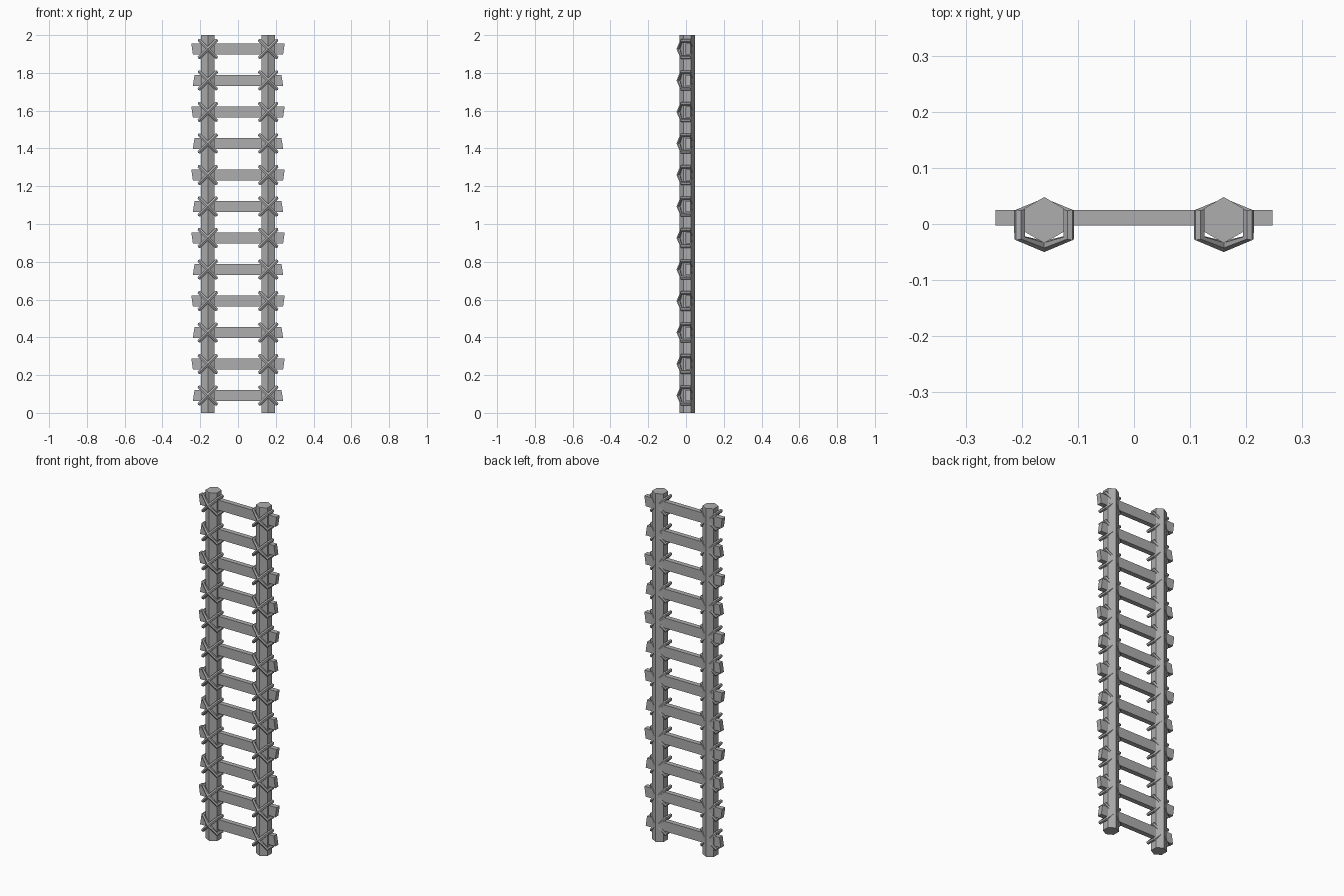
import bpy, bmesh, math
from mathutils import Vector

cube = bpy.data.objects.get("Cube")
if cube:
    bpy.data.objects.remove(cube)

grey = bpy.data.materials.new("grey wood")
grey.use_nodes = True
COLOUR = (0.42, 0.42, 0.42, 1)
grey.diffuse_color = COLOUR
grey.node_tree.nodes["Principled BSDF"].inputs["Base Color"].default_value = COLOUR

RAIL_X, RAIL_Y = 0.16, 0.007
RUNGS, FIRST, STEP = 12, 0.092, 0.1668


def finish(bm, name):
    bmesh.ops.recalc_face_normals(bm, faces=bm.faces)
    mesh = bpy.data.meshes.new(name)
    bm.to_mesh(mesh)
    bm.free()
    mesh.materials.append(grey)
    obj = bpy.data.objects.new(name, mesh)
    bpy.context.collection.objects.link(obj)
    return obj


# Hexagonal upright with an edge facing front and back
def rail(name, x):
    bm = bmesh.new()
    bmesh.ops.create_cone(bm, cap_ends=True, segments=6, radius1=0.041,
                          radius2=0.041, depth=2)
    for v in bm.verts:
        v.co = (v.co.x + x, v.co.y + RAIL_Y, v.co.z + 1)
    finish(bm, name)


# Flat rung with slanted ends
def rung(name, z, top, bottom):
    bm = bmesh.new()
    bmesh.ops.create_cube(bm, size=1)
    for v in bm.verts:
        half = top if v.co.z > 0 else bottom
        v.co = (math.copysign(half, v.co.x), v.co.y * 0.028 + 0.011, z + v.co.z * 0.058)
    finish(bm, name)


# Six-cornered rope loop lying in a plane tilted about the y axis
def rope(name, x, z, slope):
    loop = [(0, -0.040), (0.044, -0.025), (0.044, 0.022),
            (0, 0.036), (-0.044, 0.022), (-0.044, -0.025)]
    across = Vector((-slope, 0, 1)).normalized()
    bm = bmesh.new()
    rings = []
    for px, py in loop:
        outward = Vector((px, py, slope * px)).normalized()
        centre = Vector((x + px, py, z + slope * px))
        ring = []
        for k in range(6):
            a = k * math.tau / 6
            ring.append(bm.verts.new(centre + 0.010 * (math.cos(a) * outward
                                                       + math.sin(a) * across)))
        rings.append(ring)
    for i, ring in enumerate(rings):
        after = rings[(i + 1) % len(rings)]
        for k in range(6):
            n = (k + 1) % 6
            bm.faces.new((ring[k], ring[n], after[n], after[k]))
    finish(bm, name)


sides = (("left", 1), ("right", -1))
for side, s in sides:
    rail(f"{side}_rail", s * RAIL_X)

for i in range(RUNGS):
    z = FIRST + i * STEP
    ends = (0.247, 0.239) if i % 2 else (0.230, 0.239)
    rung(f"rung_{i + 1}", z, *ends)
    for side, s in sides:
        rope(f"{side}_rope_up_{i + 1}", s * RAIL_X, z, 1)
        rope(f"{side}_rope_down_{i + 1}", s * RAIL_X, z, -1)
